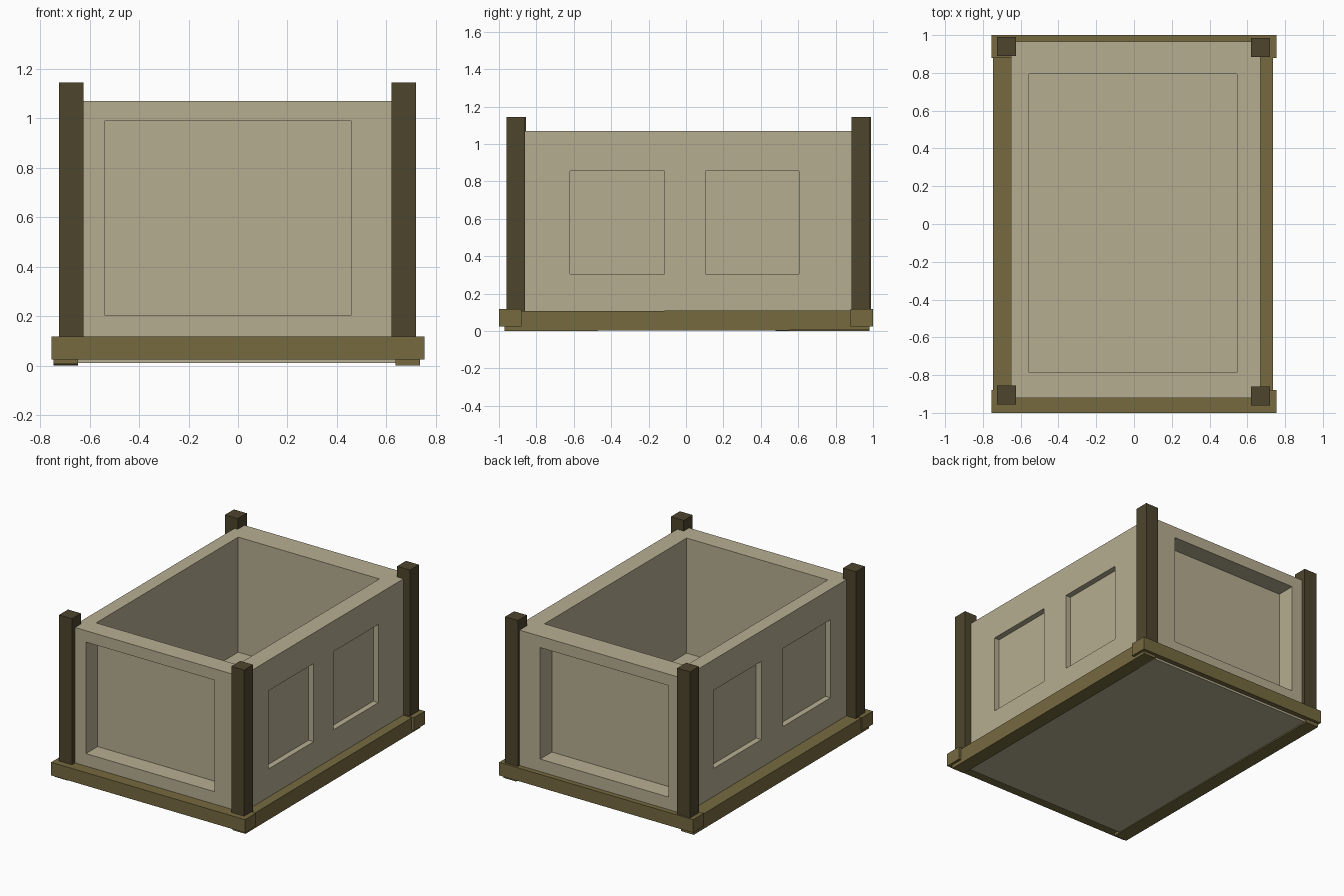
import bpy
import math

if "Cube" in bpy.data.objects:
    bpy.data.objects.remove(bpy.data.objects["Cube"])


def material(name, rgb):
    m = bpy.data.materials.new(name)
    m.diffuse_color = (*rgb, 1)
    m.use_nodes = True
    m.node_tree.nodes["Principled BSDF"].inputs["Base Color"].default_value = m.diffuse_color
    return m


PANEL = material("panel_tan", (0.47, 0.42, 0.285))
POST = material("post_dark", (0.076, 0.06, 0.027))
RAIL = material("rail_olive", (0.18, 0.144, 0.051))


def box(name, x, y, z, mat):
    """Box from (min, max) ranges on each axis."""
    bpy.ops.mesh.primitive_cube_add(
        size=1, location=[(r[0] + r[1]) / 2 for r in (x, y, z)])
    ob = bpy.context.object
    ob.name = name
    ob.scale = [r[1] - r[0] for r in (x, y, z)]
    bpy.ops.object.transform_apply(location=False, rotation=False, scale=True)
    ob.data.materials.append(mat)
    return ob


def carve(target, x, y, z):
    """Subtract a box from the target."""
    cutter = box("cutter", x, y, z, PANEL)
    cutter.hide_render = True
    mod = target.modifiers.new("carve", "BOOLEAN")
    mod.operation = "DIFFERENCE"
    mod.solver = "EXACT"
    mod.object = cutter
    bpy.context.view_layer.objects.active = target
    bpy.ops.object.modifier_apply(modifier=mod.name)
    bpy.data.objects.remove(cutter, do_unlink=True)


# Hollow crate body
body = box("crate_body", (-0.65, 0.67), (-0.92, 0.965), (0.01, 1.07), PANEL)
carve(body, (-0.555, 0.545), (-0.785, 0.795), (0.26, 1.3))

# Large recessed panels on the front and back
for y in ((-1.2, -0.79), (0.835, 1.2)):
    carve(body, (-0.54, 0.46), y, (0.205, 0.99))

# Two shallow recessed panels on each side
for x, spans in (((0.63, 0.9), ((-0.62, -0.115), (0.105, 0.605))),
                 ((-0.9, -0.61), ((-0.68, -0.15), (0.09, 0.62)))):
    for y in spans:
        carve(body, x, y, (0.305, 0.855))

# Corner posts
for name, x, y in (("front_left_post", -0.675, -0.905),
                   ("front_right_post", 0.67, -0.91),
                   ("back_left_post", -0.675, 0.94),
                   ("back_right_post", 0.67, 0.934)):
    box(name, (x - 0.05, x + 0.05), (y - 0.05, y + 0.05), (0.03, 1.145), POST)

# Base rails, the side ones very slightly tilted
box("front_rail", (-0.755, 0.755), (-1.0, -0.88), (0.025, 0.117), RAIL)
box("back_rail", (-0.755, 0.755), (0.88, 1.0), (0.025, 0.117), RAIL)
for name, x, tilt in (("left_rail", (-0.747, -0.647), -0.15),
                      ("right_rail", (0.637, 0.737), 0.15)):
    rail = box(name, x, (-0.97, 0.98), (0.003, 0.109), RAIL)
    rail.rotation_euler.x = math.radians(tilt)
